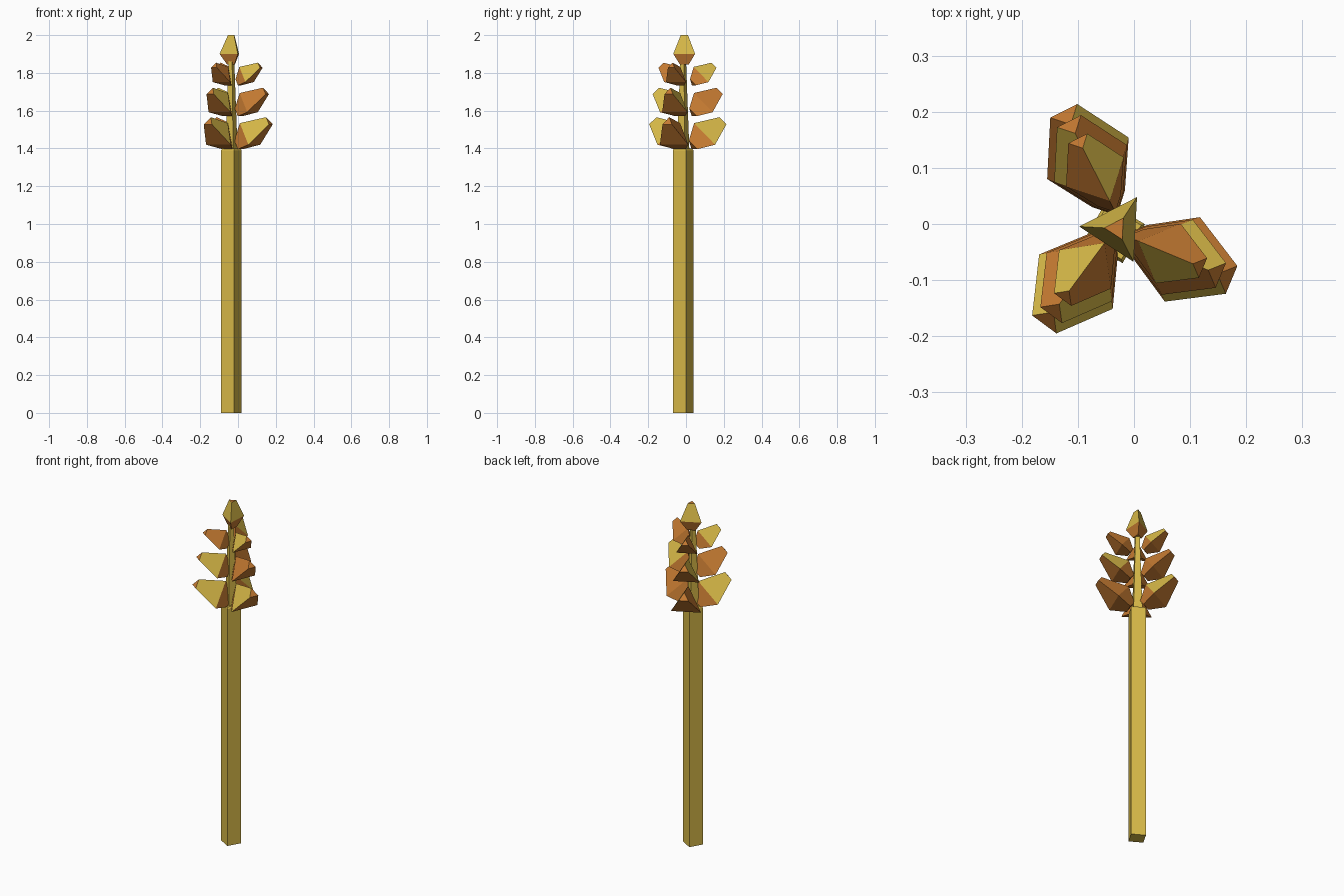
import bpy, bmesh, math
from mathutils import Vector

if "Cube" in bpy.data.objects:
    bpy.data.objects.remove(bpy.data.objects["Cube"])


def material(name, rgb):
    m = bpy.data.materials.new(name)
    m.diffuse_color = (*rgb, 1)
    m.use_nodes = True
    m.node_tree.nodes["Principled BSDF"].inputs["Base Color"].default_value = m.diffuse_color
    return m


YELLOW, ORANGE = 0, 1
MATS = [material("straw yellow", (0.69, 0.49, 0.065)),
        material("grain orange", (0.57, 0.20, 0.032))]


def loft(name, rings, side_mats, cap_mats):
    """Join equal-sided rings with quads; side_mats[level][side] picks the colour."""
    bm = bmesh.new()
    loops = [[bm.verts.new(p) for p in ring] for ring in rings]
    n = len(rings[0])
    for lv in range(len(loops) - 1):
        for i in range(n):
            j = (i + 1) % n
            f = bm.faces.new((loops[lv][i], loops[lv][j], loops[lv + 1][j], loops[lv + 1][i]))
            f.material_index = side_mats[lv][i]
    for loop, mat in ((loops[0], cap_mats[0]), (loops[-1], cap_mats[1])):
        bm.faces.new(loop).material_index = mat
    bmesh.ops.recalc_face_normals(bm, faces=bm.faces)
    me = bpy.data.meshes.new(name)
    bm.to_mesh(me)
    bm.free()
    for m in MATS:
        me.materials.append(m)
    ob = bpy.data.objects.new(name, me)
    bpy.context.collection.objects.link(ob)
    return ob


def square(z, side):
    r = side / math.sqrt(2)
    return [Vector((-0.035 + r * math.cos(a), -0.015 + r * math.sin(a), z))
            for a in (math.radians(15 + 90 * k) for k in range(4))]


def grain(name, base, d, t, n, side, minus, plus):
    """Three-sided bud along d: narrow base, wide ring, narrow tip."""
    rings = []
    for dist, width in ((0, 0.40), (0.49, 1.0), (1.35, 0.33)):
        c, w = base + d * dist * side, side * width
        r = w / math.sqrt(3)
        rings.append([c + n * r, c + t * w / 2 - n * r / 2, c - t * w / 2 - n * r / 2])
    under = YELLOW if name == "top_grain" else ORANGE
    return loft(name, rings, [[ORANGE] * 3, [plus, under, minus]], (ORANGE, ORANGE))


# Stalk with a tapered stem through the ear
loft("stalk", [square(0, 0.08), square(1.39, 0.08), square(1.4, 0.07)],
     [[YELLOW] * 4] * 2, (YELLOW, YELLOW))
loft("ear_stem", [square(1.39, 0.048), square(1.87, 0.022)], [[YELLOW] * 4], (YELLOW, YELLOW))

# Three columns of grains: angle, centre, colours of the two upper sides per row
Y, O = YELLOW, ORANGE
columns = [(-22.6, (-0.034, -0.013), (Y, O, Y), (O, Y, O)),
           (117, (-0.023, 0.001), (Y, O, Y), (O, Y, O)),
           (233.5, (-0.026, 0.002), (Y, O, Y), (Y, Y, O))]
rows = [(1.411, 0.163), (1.584, 0.145), (1.745, 0.115)]
tilt = math.radians(36)
up = Vector((0, 0, 1))
for c, (deg, (cx, cy), minus, plus) in enumerate(columns):
    a = math.radians(deg)
    out = Vector((math.cos(a), math.sin(a), 0))
    t = Vector((-math.sin(a), math.cos(a), 0))
    d = out * math.cos(tilt) + up * math.sin(tilt)
    n = up * math.cos(tilt) - out * math.sin(tilt)
    for r, (z, side) in enumerate(rows):
        grain(f"grain_{c + 1}_{r + 1}", Vector((cx, cy, z)) + out * 0.038,
              d, t, n, side, minus[r], plus[r])

# Upright grain at the top
a = math.radians(177)
grain("top_grain", Vector((-0.031, -0.008, 1.844)), up,
      Vector((-math.sin(a), math.cos(a), 0)), Vector((math.cos(a), math.sin(a), 0)),
      0.1156, YELLOW, YELLOW)
